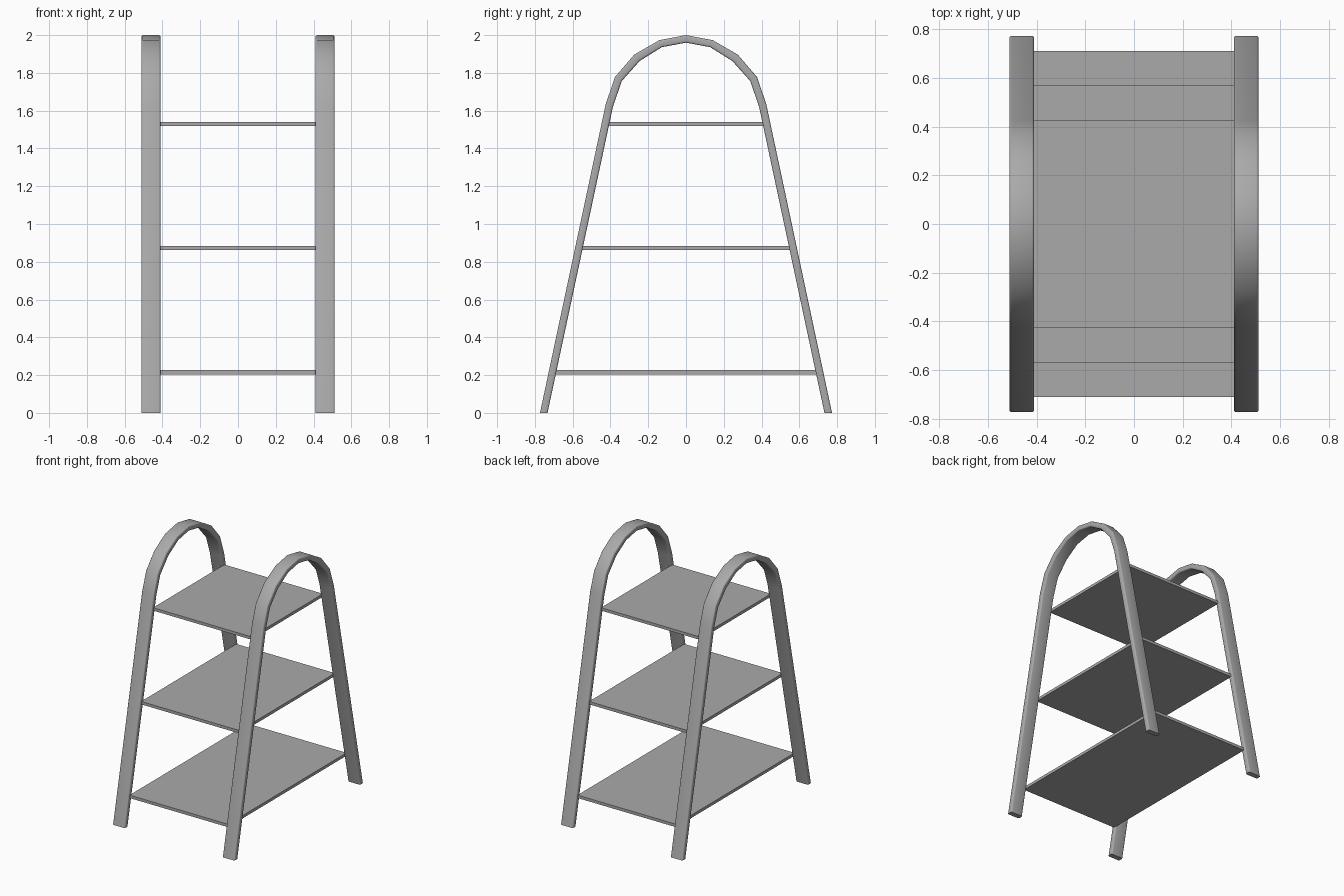
import bpy
import bmesh
from math import sin, cos, pi
from mathutils import Vector

cube = bpy.data.objects.get("Cube")
if cube:
    bpy.data.objects.remove(cube, do_unlink=True)

grey = bpy.data.materials.new("plain grey")
grey.use_nodes = True
grey.diffuse_color = (0.4, 0.4, 0.4, 1)
grey.node_tree.nodes["Principled BSDF"].inputs["Base Color"].default_value = (0.4, 0.4, 0.4, 1)


def finish(name, bm):
    bmesh.ops.recalc_face_normals(bm, faces=bm.faces)
    mesh = bpy.data.meshes.new(name)
    bm.to_mesh(mesh)
    bm.free()
    mesh.materials.append(grey)
    obj = bpy.data.objects.new(name, mesh)
    bpy.context.collection.objects.link(obj)
    return obj


# Half arch from foot to crown: outer and inner edge as (y, z)
half = [((0.773, 0), (0.733, 0)),
        ((0.425, 1.635), (0.387, 1.62)),
        ((0.376, 1.778), (0.34, 1.757)),
        ((0.275, 1.896), (0.245, 1.863)),
        ((0.142, 1.973), (0.128, 1.936)),
        ((0, 2.0), (0, 1.96))]
arch = half + [tuple((-y, z) for y, z in pair) for pair in reversed(half[:-1])]


def rounded_section(width, depth, radius, steps=3):
    """Rounded rectangle as (across, 0..1 through the thickness)."""
    points = []
    for corner, (sx, sy) in enumerate([(1, 1), (-1, 1), (-1, -1), (1, -1)]):
        for i in range(steps + 1):
            a = (corner + i / steps) * pi / 2
            x = sx * (width / 2 - radius) + radius * cos(a)
            d = sy * (depth / 2 - radius) + radius * sin(a)
            points.append((x, 0.5 + d / depth))
    return points


# Arched side frames: rounded strap swept along the arch
def side_frame(name, x):
    section = rounded_section(0.102, 0.04, 0.01)
    bm = bmesh.new()
    rings = []
    for outer, inner in arch:
        o, i = Vector((x, *outer)), Vector((x, *inner))
        rings.append([bm.verts.new(i.lerp(o, t) + Vector((dx, 0, 0))) for dx, t in section])
    n = len(section)
    for a, b in zip(rings, rings[1:]):
        for k in range(n):
            bm.faces.new((a[k], a[(k + 1) % n], b[(k + 1) % n], b[k]))
    for end in (rings[0], rings[-1]):
        bm.faces.new(end)
    obj = finish(name, bm)
    bpy.ops.object.select_all(action='DESELECT')
    obj.select_set(True)
    bpy.context.view_layer.objects.active = obj
    bpy.ops.object.shade_smooth_by_angle(angle=pi / 5)


side_frame("left_frame", 0.461)
side_frame("right_frame", -0.461)

# Shelves: flat boards reaching into the legs
for name, z, depth in [("bottom_shelf", 0.215, 1.42),
                       ("middle_shelf", 0.873, 1.142),
                       ("top_shelf", 1.53, 0.856)]:
    bm = bmesh.new()
    bmesh.ops.create_cube(bm, size=1)
    bmesh.ops.scale(bm, vec=(0.828, depth, 0.022), verts=bm.verts)
    bmesh.ops.translate(bm, vec=(0, 0, z), verts=bm.verts)
    finish(name, bm)
